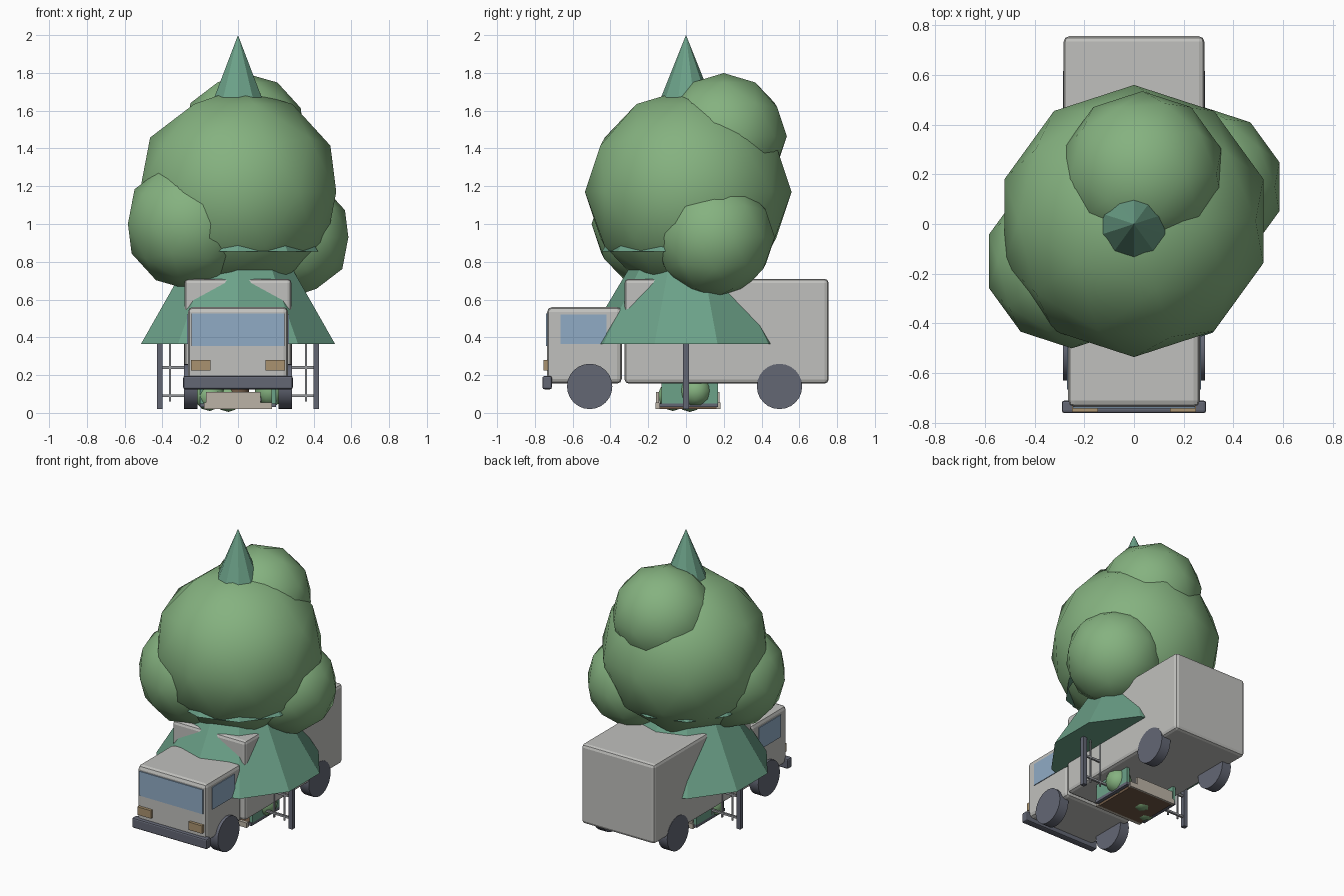
import bpy
import math
from mathutils import Vector

cube = bpy.data.objects.get("Cube")
if cube:
    bpy.data.objects.remove(cube, do_unlink=True)


def make_mat(name, rgb):
    m = bpy.data.materials.new(name)
    m.use_nodes = True
    col = (*rgb, 1)
    m.diffuse_color = col
    m.node_tree.nodes["Principled BSDF"].inputs["Base Color"].default_value = col
    return m


PAINT = make_mat("light grey paint", (0.53, 0.53, 0.51))
DARK = make_mat("dark slate", (0.125, 0.135, 0.175))
GLASS = make_mat("blue glass", (0.28, 0.41, 0.56))
LAMP = make_mat("amber lamp", (0.40, 0.29, 0.16))
LEAF = make_mat("leaf green", (0.235, 0.445, 0.215))
NEEDLE = make_mat("needle green", (0.15, 0.36, 0.25))
BARK = make_mat("bark brown", (0.16, 0.10, 0.06))
STONE = make_mat("pale stone", (0.50, 0.45, 0.38))
STEEL = make_mat("rail grey", (0.30, 0.31, 0.33))


def finish(name, mat, smooth=None):
    ob = bpy.context.object
    ob.name = name
    ob.data.materials.append(mat)
    if smooth:
        bpy.ops.object.shade_smooth_by_angle(angle=math.radians(smooth))
    return ob


def box(name, mat, x, y, z, bevel=0):
    """Box from (low, high) ranges on each axis."""
    lo, hi = Vector((x[0], y[0], z[0])), Vector((x[1], y[1], z[1]))
    bpy.ops.mesh.primitive_cube_add(size=1, location=(lo + hi) / 2)
    ob = bpy.context.object
    for v in ob.data.vertices:
        v.co *= hi - lo
    if bevel:
        mod = ob.modifiers.new("rounded edges", "BEVEL")
        mod.width, mod.segments = bevel, 2
    return finish(name, mat)


def ball(name, loc, r):
    bpy.ops.mesh.primitive_ico_sphere_add(subdivisions=2, radius=r, location=loc)
    return finish(name, LEAF, 60)


def cone(name, r, z, top):
    bpy.ops.mesh.primitive_cone_add(vertices=10, radius1=r, depth=top - z,
                                    location=(0, 0, (z + top) / 2))
    return finish(name, NEEDLE)


def cylinder(name, mat, r, depth, loc, rot=(0, 0, 0), sides=24):
    bpy.ops.mesh.primitive_cylinder_add(vertices=sides, radius=r, depth=depth,
                                        location=loc, rotation=rot)
    return finish(name, mat, 40)


# Truck body
box("cargo_box", PAINT, (-0.283, 0.283), (-0.325, 0.755), (0.155, 0.71), 0.022)
box("cab", PAINT, (-0.265, 0.265), (-0.735, -0.34), (0.155, 0.56), 0.025)
box("windshield", GLASS, (-0.245, 0.245), (-0.742, -0.733), (0.355, 0.525))
box("front_bumper", DARK, (-0.29, 0.29), (-0.76, -0.71), (0.125, 0.195), 0.01)
for s, side in ((1, "left"), (-1, "right")):
    sx = lambda a, b: (min(s * a, s * b), max(s * a, s * b))
    box(f"{side}_window", GLASS, sx(0.262, 0.27), (-0.665, -0.42), (0.365, 0.52))
    box(f"{side}_headlight", LAMP, sx(0.145, 0.25), (-0.755, -0.73), (0.225, 0.28))
    for y, end in ((-0.51, "front"), (0.495, "rear")):
        cylinder(f"{side}_{end}_wheel", DARK, 0.12, 0.07, (s * 0.25, y, 0.14),
                 (0, math.pi / 2, 0))

# Leafy tree
cylinder("tree_trunk", BARK, 0.06, 0.85, (0, 0, 0.47), sides=10)
ball("main_crown", (0, 0.012, 1.17), 0.547)
ball("right_crown", (-0.25, -0.15, 1.0), 0.35)
ball("left_crown", (0.28, 0.15, 0.93), 0.32)
ball("upper_crown", (0.033, 0.2, 1.465), 0.334)

# Conifer tiers
cone("lower_tier", 0.54, 0.365, 1.27)
cone("middle_tier", 0.445, 0.855, 1.6)
cone("top_tier", 0.262, 1.345, 2.0)

# Fence running across under the lowest tier
for s, side in ((1, "left"), (-1, "right")):
    box(f"{side}_fence_post", DARK, (s * 0.415 - 0.015, s * 0.415 + 0.015),
        (-0.015, 0.015), (0.02, 0.42))
for z in (0.09, 0.24):
    box("fence_rail", STEEL, (-0.41, 0.41), (-0.007, 0.007), (z - 0.007, z + 0.007))
for i in range(10):
    x = -0.36 + i * 0.08
    box("fence_bar", STEEL, (x - 0.005, x + 0.005), (-0.005, 0.005), (0.06, 0.4))

# Planter beneath the truck
box("planter_base", BARK, (-0.17, 0.17), (-0.14, 0.17), (0.02, 0.04))
for y in (-0.15, 0.17):
    box("planter_edge", STONE, (-0.18, 0.18), (y - 0.012, y + 0.012), (0.02, 0.055))
    box("planter_back", STONE, (-0.17, 0.12), (y - 0.008, y + 0.008), (0.055, 0.11))
for x in (-0.19, 0.19):
    box("planter_panel", NEEDLE, (x - 0.012, x + 0.012), (-0.13, 0.17), (0.05, 0.155))
    box("planter_foot", DARK, (x - 0.012, x + 0.012), (-0.14, 0.17), (0.03, 0.05))
for loc, r in (((0.17, 0.05, 0.115), 0.085), ((-0.15, -0.07, 0.09), 0.08),
               ((-0.05, 0.02, 0.085), 0.08)):
    ball("bush", loc, r)
